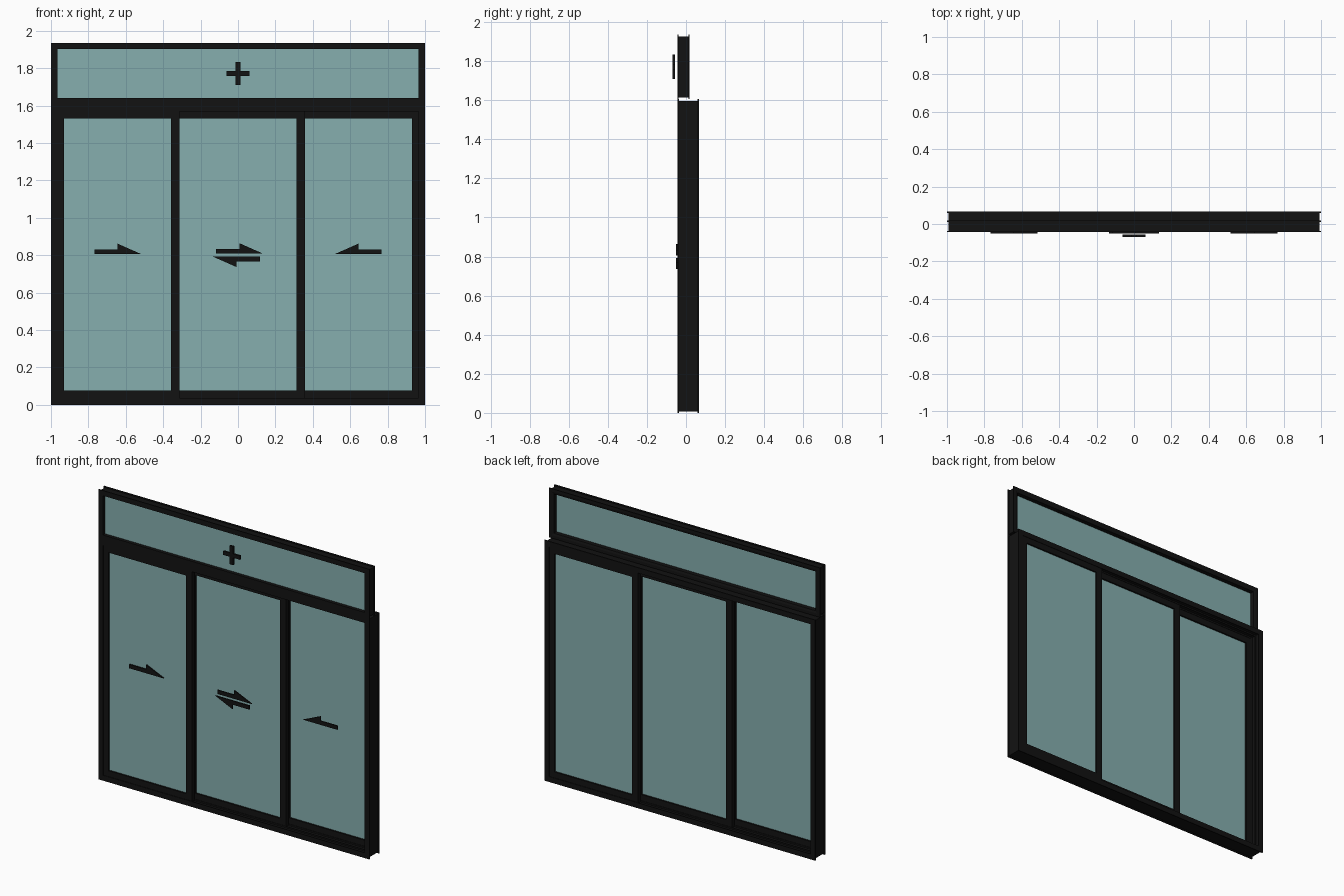
import bpy, bmesh

if "Cube" in bpy.data.objects:
    bpy.data.objects.remove(bpy.data.objects["Cube"])


def material(name, color):
    m = bpy.data.materials.new(name)
    m.diffuse_color = color
    m.use_nodes = True
    m.node_tree.nodes["Principled BSDF"].inputs["Base Color"].default_value = m.diffuse_color
    return m


BLACK = material("black_aluminium", (0.006, 0.006, 0.006, 1))
GLASS = material("tinted_glass", (0.24, 0.43, 0.43, 0.45))


def finish(bm, name, mat):
    bmesh.ops.recalc_face_normals(bm, faces=bm.faces)
    me = bpy.data.meshes.new(name)
    bm.to_mesh(me)
    bm.free()
    me.materials.append(mat)
    ob = bpy.data.objects.new(name, me)
    bpy.context.collection.objects.link(ob)
    return ob


def mitred_frame(name, x0, x1, z0, z1, profile):
    """Sweep a closed (inset, y) profile around a rectangle with mitred corners."""
    bm = bmesh.new()
    rings = []
    for cx, cz, sx, sz in ((x0, z0, 1, 1), (x1, z0, -1, 1), (x1, z1, -1, -1), (x0, z1, 1, -1)):
        rings.append([bm.verts.new((cx + sx * t, y, cz + sz * t)) for t, y in profile])
    n = len(profile)
    for i in range(4):
        a, b = rings[i], rings[(i + 1) % 4]
        for j in range(n):
            k = (j + 1) % n
            bm.faces.new((a[j], a[k], b[k], b[j]))
    return finish(bm, name, BLACK)


def extruded(name, outline, y0, y1, mat):
    """Extrude an (x, z) outline from y0 to y1."""
    bm = bmesh.new()
    face = bm.faces.new([bm.verts.new((x, y0, z)) for x, z in outline])
    new = bmesh.ops.extrude_face_region(bm, geom=[face])["geom"]
    bmesh.ops.translate(bm, vec=(0, y1 - y0, 0),
                        verts=[v for v in new if isinstance(v, bmesh.types.BMVert)])
    return finish(bm, name, mat)


def pane(name, x0, x1, z0, z1, y):
    return extruded(name, [(x0, z0), (x1, z0), (x1, z1), (x0, z1)], y - 0.003, y + 0.003, GLASS)


# Outer frame: shallow channel outside, three sliding tracks inside
F, B = -0.044, 0.066
tracks = [-0.0257, 0.011, 0.0477]
profile = [(0, F), (0, F + 0.007), (0.008, F + 0.007), (0.008, B - 0.007), (0, B - 0.007), (0, B),
           (0.036, B), (0.036, B - 0.003), (0.026, B - 0.003)]
for y in (0.0293, -0.0073):
    profile += [(0.026, y + 0.0015), (0.036, y + 0.0015), (0.036, y - 0.0015), (0.026, y - 0.0015)]
profile += [(0.026, F + 0.003), (0.036, F + 0.003), (0.036, F)]
mitred_frame("outer_frame", -1, 1, 0, 1.605, profile)

# Three sliding sashes, one per track, overlapping at the meeting stiles
for name, x0, x1, y in (("left", -0.974, -0.312, tracks[0]),
                        ("middle", -0.357, 0.357, tracks[1]),
                        ("right", 0.312, 0.974, tracks[2])):
    h, w = 0.014, 0.045
    mitred_frame(name + "_sash", x0, x1, 0.03, 1.575, [(0, y - h), (0, y + h), (w, y + h), (w, y - h)])
    pane(name + "_glass", x0 + w - 0.005, x1 - w + 0.005, 0.07, 1.535, y)

# Fixed top light
T = 0.018
mitred_frame("top_light_frame", -1, 1, 1.605, 1.935,
             [(0, F), (0, F + 0.006), (0.008, F + 0.006), (0.008, T - 0.006), (0, T - 0.006), (0, T),
              (0.02, T), (0.034, T - 0.004), (0.034, F)])
pane("top_light_glass", -0.97, 0.97, 1.635, 1.905, -0.018)


# Half-barbed arrows showing the sliding direction
def arrow(name, cx, cz, sx, sz):
    pts = [(-0.125, 0), (0.127, 0), (0, 0.056), (0, 0.026), (-0.125, 0.026)]
    extruded(name, [(cx + sx * x, cz + sz * z) for x, z in pts], -0.05, -0.042, BLACK)


arrow("left_arrow", -0.643, 0.805, 1, 1)
arrow("right_arrow", 0.643, 0.805, -1, 1)
arrow("middle_arrow_upper", 0.007, 0.808, 1, 1)
arrow("middle_arrow_lower", -0.007, 0.792, -1, -1)

# Plus mark for the fixed pane
a, b, c = 0.062, 0.013, 1.771
plus = [(-a, -b), (-b, -b), (-b, -a), (b, -a), (b, -b), (a, -b),
        (a, b), (b, b), (b, a), (-b, a), (-b, b), (-a, b)]
extruded("fixed_mark", [(x, z + c) for x, z in plus], -0.069, -0.057, BLACK)
